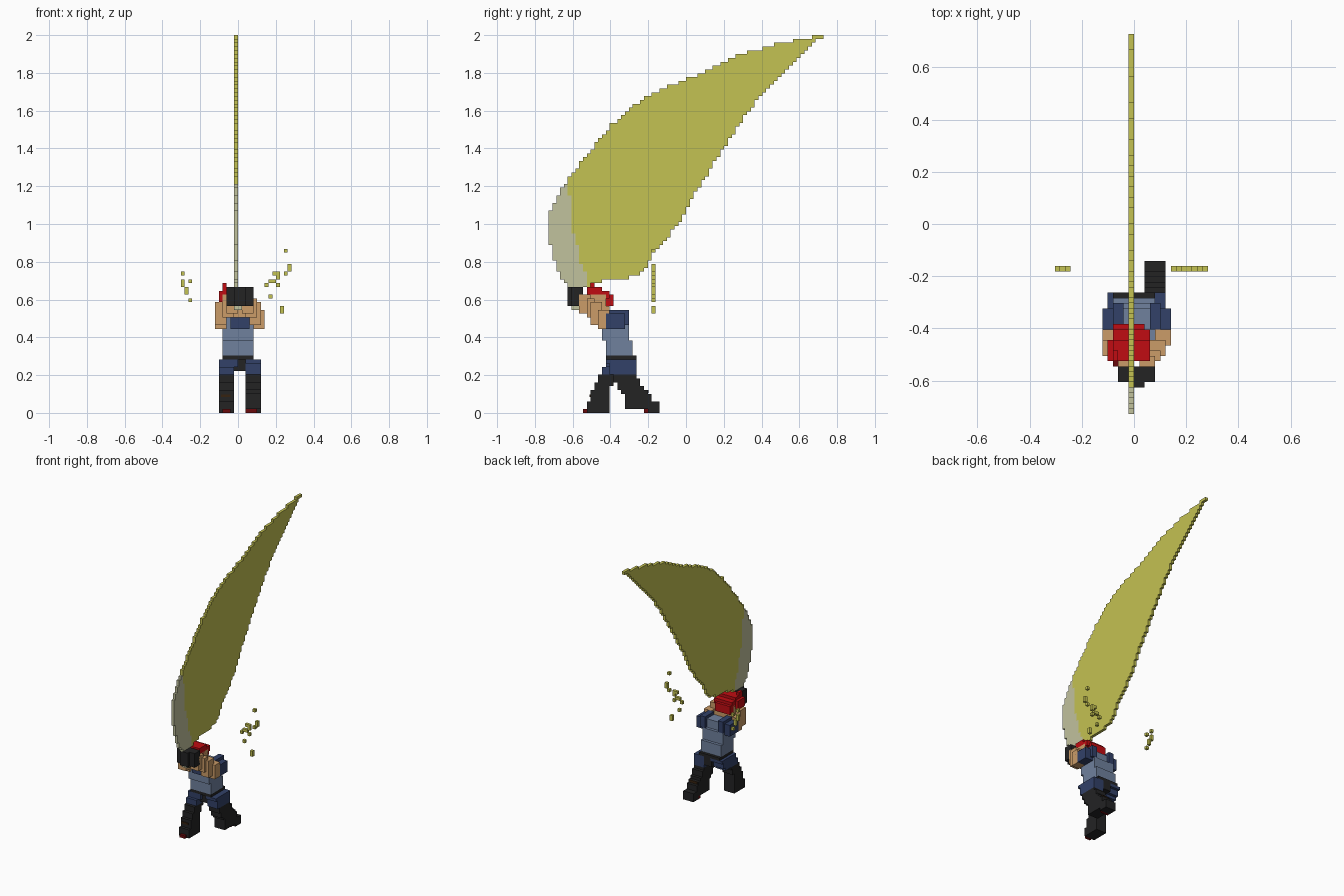
import bpy
import bmesh
from mathutils import Matrix, Vector

if "Cube" in bpy.data.objects:
    bpy.data.objects.remove(bpy.data.objects["Cube"], do_unlink=True)

VOXEL = 2 / 99


def linear(c):
    c /= 255
    return c / 12.92 if c < 0.04 else ((c + 0.055) / 1.055) ** 2.4


def material(name, *rgb):
    m = bpy.data.materials.new(name)
    color = [linear(c) for c in rgb] + [1]
    m.use_nodes = True
    m.diffuse_color = color
    m.node_tree.nodes["Principled BSDF"].inputs["Base Color"].default_value = color
    return m


YELLOW = material("blade yellow", 196, 194, 82)
PALE = material("pale blade edge", 193, 194, 157)
RED = material("bright red", 192, 12, 18)
TAN = material("skin tan", 203, 156, 104)
NAVY = material("navy cloth", 50, 65, 104)
SLATE = material("slate blue cloth", 112, 129, 158)
BLACK = material("black leather", 35, 35, 36)
BROWN = material("dark brown", 54, 34, 16)
DARK_RED = material("dark red", 105, 10, 12)


def snap(v):
    """Hundredths of a unit to the nearest voxel boundary."""
    return round(v / 100 / VOXEL) * VOXEL


def build(name, mat, boxes, exact=False):
    """One object from boxes (x0, x1, y0, y1, z0, z1) in hundredths."""
    bm = bmesh.new()
    for b in boxes:
        x0, x1, y0, y1, z0, z1 = [v / 100 if exact else snap(v) for v in b]
        lo, hi = Vector((x0, y0, z0)), Vector((x1, y1, z1))
        if min(hi - lo) <= 0:
            continue
        m = Matrix.Translation((lo + hi) / 2) @ Matrix.Diagonal((*(hi - lo), 1))
        bmesh.ops.create_cube(bm, size=1, matrix=m)
    mesh = bpy.data.meshes.new(name)
    bm.to_mesh(mesh)
    bm.free()
    mesh.materials.append(mat)
    obj = bpy.data.objects.new(name, mesh)
    bpy.context.collection.objects.link(obj)
    return obj


def sample(keys, z):
    """Interpolate rows of (z, values...) at height z."""
    if z <= keys[0][0]:
        return keys[0][1:]
    for a, b in zip(keys, keys[1:]):
        if z <= b[0]:
            t = (z - a[0]) / (b[0] - a[0])
            return [p + (q - p) * t for p, q in zip(a[1:], b[1:])]
    return keys[-1][1:]


def heights(z0, z1):
    """Voxel layers between two heights, as (bottom, middle, top)."""
    step = VOXEL * 100
    for k in range(round(z0 / step), round(z1 / step)):
        yield k * step, (k + 0.5) * step, (k + 1) * step


def layers(name, mat, keys):
    """Stack of voxel layers following keys (z, x0, x1, y0, y1)."""
    build(name, mat, [(*sample(keys, m), a, b)
                      for a, m, b in heights(keys[0][0], keys[-1][0])])


# Great curved blade: each layer spans front curve to back curve
front = [(66, -62), (70, -65), (76, -68), (86, -71), (92, -73), (103, -73),
         (115, -68), (123, -63), (137, -52), (152, -40), (160, -31), (167, -22),
         (172, -11), (177, 1), (182, 13), (187, 22), (191, 33), (195, 47),
         (197, 57), (200, 71)]
back = [(66, -52), (69, -51), (71, -33), (73, -25), (78, -21), (86, -16),
        (94, -9), (102, -3), (113, 3), (134, 16), (155, 30), (166, 38),
        (176, 48), (187, 59), (195, 67), (200, 73)]
split = [(66, -52), (72, -52), (80, -56), (90, -58), (95, -60), (105, -61),
         (123, -62), (125, -80)]
body, edge = [], []
for a, m, b in heights(66, 200):
    f, r, s = (sample(c, m)[0] for c in (front, back, split))
    s = min(max(s, f), r)
    body.append((-2, 0, s, r, a, b))
    edge.append((-2, 0, f, s, a, b))
build("blade", YELLOW, body)
build("blade_edge", PALE, edge)
build("sword_handle", PALE, [(-2, 2, -60, -55, 54, 58)])

# Floating sparks on either side
sparks = [(-29, 74), (-29, 70), (-29, 68), (-27, 66), (-27, 64), (-25, 69), (-25, 59),
          (26, 85), (28, 78), (28, 76), (26, 74), (22, 74), (22, 72), (19, 73),
          (16, 67), (18, 69), (20, 70), (22, 67), (18, 61), (24, 55), (24, 53)]
build("sparks", YELLOW, [(x - 1, x + 1, -19, -17, z - 1, z + 1) for x, z in sparks])

# Torso, collar and belt
layers("torso", SLATE, [(30, -8, 8, -42, -28), (42, -9, 8, -44, -30),
                        (48, -9, 8, -45, -32), (53, -5, 5, -43, -33)])
build("collar", NAVY, [(-5, 7, -47, -43, 44, 50)])
build("belt", BLACK, [(-8, 8, -42, -26, 28, 30), (-3, 5, -41, -27, 22, 28)])

# Head and swept hair
layers("head", TAN, [(50, -6, 5, -49, -40), (56, -8, 6, -51, -41), (63, -8, 6, -52, -43)])
build("hair", RED, [(-8, 6, -53, -44, 63, 66), (-9, 6, -50, -41, 60, 64),
                    (-8, 5, -45, -39, 56, 62), (-11, -5, -52, -44, 58, 64),
                    (-9, -7, -52, -48, 64, 68)])

# Arms, mirrored around the body's centre line
sleeve = [(8, 14, -42, -32, 44, 53), (6, 10, -40, -30, 46, 55)]
arm = [(8, 14, -46, -40, 45, 55), (7, 13, -50, -44, 47, 58),
       (4, 10, -53, -48, 50, 61), (2, 8, -56, -51, 52, 62)]
for side in ("left", "right"):
    def flip(boxes):
        if side == "left":
            return boxes
        return [(1 - b[1], 1 - b[0], *b[2:]) for b in boxes]
    build(side + "_sleeve", NAVY, flip(sleeve))
    build(side + "_forearm", TAN, flip(arm))
build("gloves", BLACK, [(-6, 8, -60, -55, 57, 66), (-3, 5, -62, -60, 56, 66)])

# Trousers
layers("right_trouser", NAVY, [(20, -10, -2, -45, -30), (28, -10, 0, -42, -27)])
layers("left_trouser", NAVY, [(20, 4, 12, -40, -26), (28, 3, 12, -42, -27)])

# Boots: right leg strides forward, left leg trails behind
layers("right_boot", BLACK, [(2, -10, -3, -52, -41), (10, -10, -3, -51, -41),
                             (20, -10, -3, -46, -37)])
build("right_foot", BLACK, [(-10, -3, -53, -41, 0, 2)])
build("right_toe", DARK_RED, [(-9, -4, -55, -52, 0, 2)])
layers("left_boot", BLACK, [(2, 4, 12, -32, -17), (9, 4, 12, -33, -19),
                            (14, 4, 12, -36, -23), (20, 4, 12, -39, -26)])
build("left_foot", BLACK, [(4, 12, -20, -15, 0, 6)])
build("left_toe", DARK_RED, [(5, 10, -22, -20, 0, 2)])

# Brown boot straps
build("boot_straps", BROWN, [(-9, -4, -51, -50.3, 8.4, 9.8),
                             (5, 11, -24, -19.9, 10.4, 12.1)], exact=True)
